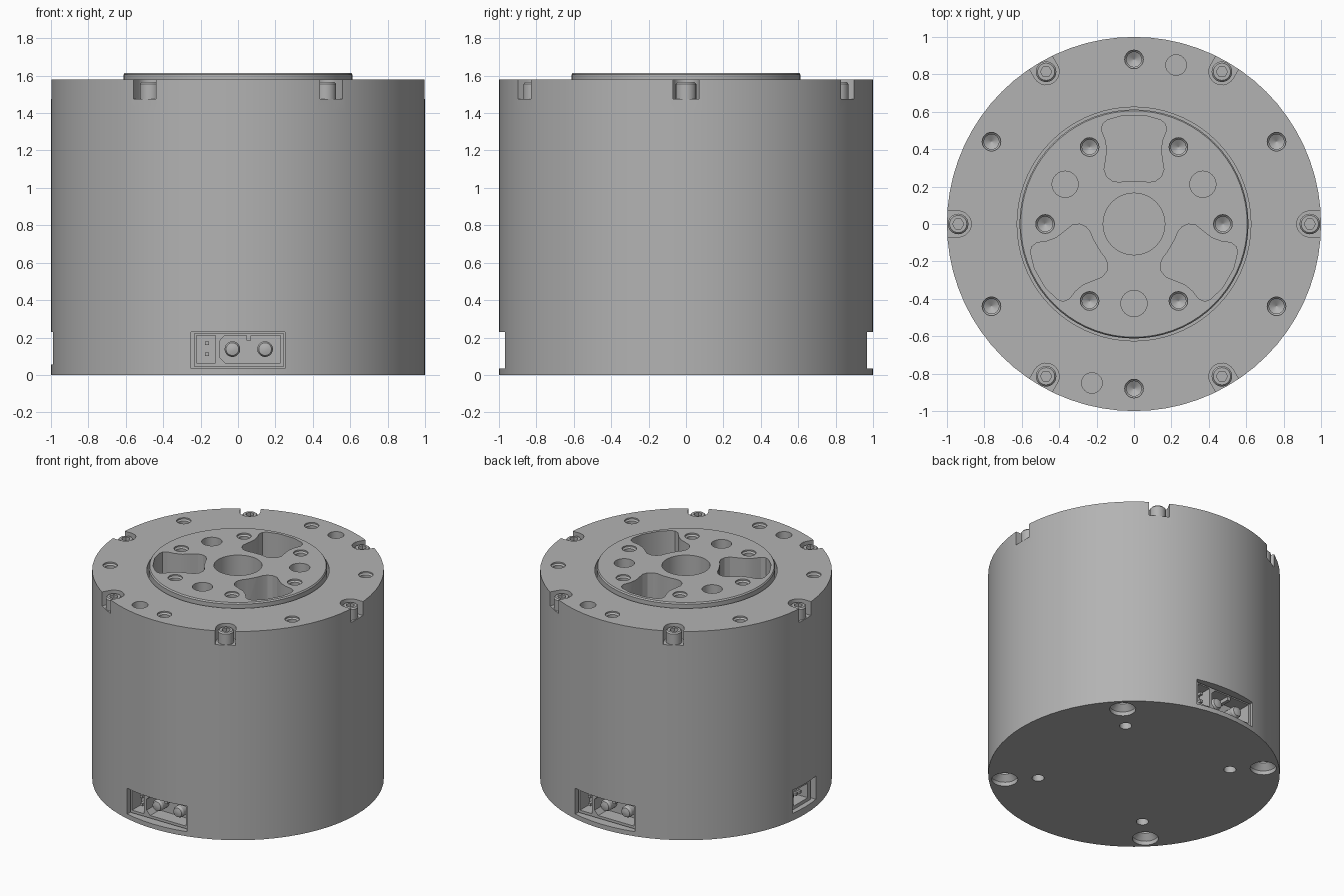
import bpy, bmesh, math
from math import cos, sin, pi, radians
from mathutils import Matrix

if "Cube" in bpy.data.objects:
    bpy.data.objects.remove(bpy.data.objects["Cube"], do_unlink=True)

SIDES = 72

grey = bpy.data.materials.new("machined grey")
grey.use_nodes = True
grey.diffuse_color = (0.45, 0.45, 0.45, 1)
grey.node_tree.nodes["Principled BSDF"].inputs["Base Color"].default_value = (0.45, 0.45, 0.45, 1)


def polar(radius, degrees):
    return radius * cos(radians(degrees)), radius * sin(radians(degrees))


def skin(bm, rings):
    """Join equal rings of points into a closed solid."""
    loops = [[bm.verts.new(p) for p in ring] for ring in rings]
    n = len(loops[0])
    for a, b in zip(loops, loops[1:]):
        for i in range(n):
            j = (i + 1) % n
            bm.faces.new((a[i], a[j], b[j], b[i]))
    bm.faces.new(loops[0])
    bm.faces.new(loops[-1])


def lathe(bm, profile, at=(0, 0), sides=24, m=Matrix()):
    """Revolve (radius, z) points about a vertical axis."""
    skin(bm, [[m @ Matrix.Translation((*at, z)) @ Matrix.Rotation(2 * pi * i / sides, 4, 'Z')
               @ Matrix.Translation((r, 0, 0)) @ Matrix().col[3].xyz for i in range(sides)]
              for r, z in profile])


def prism(bm, outline, low, high, m=Matrix()):
    skin(bm, [[m @ Matrix.Translation((x, y, z)).translation for x, y in outline] for z in (low, high)])


def rect(x0, x1, y0, y1):
    return [(x0, y0), (x1, y0), (x1, y1), (x0, y1)]


def make(name, bm):
    bmesh.ops.recalc_face_normals(bm, faces=bm.faces)
    mesh = bpy.data.meshes.new(name)
    bm.to_mesh(mesh)
    bm.free()
    mesh.materials.append(grey)
    obj = bpy.data.objects.new(name, mesh)
    bpy.context.collection.objects.link(obj)
    return obj


def finish(obj, cutter_bm=None):
    """Subtract the cutter, then shade."""
    bpy.ops.object.select_all(action='DESELECT')
    bpy.context.view_layer.objects.active = obj
    obj.select_set(True)
    if cutter_bm:
        cutter = make("cutter", cutter_bm)
        cutter.hide_render = True
        mod = obj.modifiers.new("cut", 'BOOLEAN')
        mod.operation, mod.solver, mod.object = 'DIFFERENCE', 'EXACT', cutter
        bpy.ops.object.modifier_apply(modifier=mod.name)
        bpy.data.objects.remove(cutter, do_unlink=True)
    bpy.ops.object.shade_smooth_by_angle(angle=radians(25))


def drill(bm, radius, top, depth, at):
    """Blind hole with a conical drill point."""
    lathe(bm, [(radius + 0.005, top + 0.02), (radius + 0.005, top - 0.01), (radius - 0.005, top - 0.02),
               (radius - 0.005, top - depth), (0.002, top - depth - 0.025)], at, 20)


def facing(degrees):
    """Local x across, y up, z outward, for parts on the side wall."""
    return Matrix.Rotation(radians(degrees), 4, 'Z') @ Matrix.Rotation(pi / 2, 4, 'X')


# Base cap with connector pockets and mounting holes
bm, cut = bmesh.new(), bmesh.new()
lathe(bm, [(1, 0), (1, 0.23)], sides=SIDES)
for turn in (0, 180):
    prism(cut, rect(-0.25, 0.25, 0.035, 0.26), 0.78, 1.1, facing(turn))
prism(cut, rect(-0.14, 0.14, 0.055, 0.26), 0.8, 1.1, facing(-90))
for k in range(4):
    angle = 45 + 90 * k
    lathe(cut, [(0.09, -0.02), (0.09, 0.03), (0.05, 0.07), (0.05, 0.2)], polar(0.89, angle))
    lathe(cut, [(0.042, -0.02), (0.042, 0.15)], polar(0.66, angle))
finish(make("base_cap", bm), cut)

# Main housing
bm = bmesh.new()
lathe(bm, [(1, 0.23), (1, 1.41)], sides=SIDES)
finish(make("housing", bm))

# Top flange with screw pockets and tapped holes
bm, cut = bmesh.new(), bmesh.new()
lathe(bm, [(1, 1.41), (1, 1.58)], sides=SIDES)
lathe(cut, [(0.625, 1.38), (0.625, 1.6)], sides=SIDES)
arc = [(0.94 + 0.07 * cos(t), 0.07 * sin(t)) for t in [pi / 2 + pi * i / 10 for i in range(11)]]
for k in range(6):
    prism(cut, arc + [(1.1, -0.07), (1.1, 0.07)], 1.475, 1.62, Matrix.Rotation(k * pi / 3, 4, 'Z'))
    drill(cut, 0.045, 1.58, 0.12, polar(0.88, 30 + 60 * k))
for s in (1, -1):
    lathe(cut, [(0.055, 1.45), (0.055, 1.6)], (0.225 * s, 0.85 * s))
finish(make("top_flange", bm), cut)

# Output hub with bore, lightening windows and holes
bm, cut = bmesh.new(), bmesh.new()
lathe(bm, [(0.612, 1.41), (0.612, 1.605), (0.605, 1.615)], sides=SIDES)
lathe(cut, [(0.165, 1.38), (0.165, 1.65)], sides=48)
half = [(0.06, 0.58), (0.144, 0.555), (0.168, 0.535), (0.173, 0.5), (0.153, 0.45), (0.144, 0.396),
        (0.152, 0.34), (0.16, 0.29), (0.145, 0.252), (0.115, 0.23), (0.08, 0.224), (0.04, 0.23)]
window = half + [(-x, y) for x, y in reversed(half)]
for k in range(3):
    prism(cut, window, 1.38, 1.65, Matrix.Rotation(k * 2 * pi / 3, 4, 'Z'))
    lathe(cut, [(0.07, 1.38), (0.07, 1.65)], polar(0.425, 30 + 120 * k), 32)
for k in range(6):
    drill(cut, 0.045, 1.615, 0.12, polar(0.475, 60 * k))
finish(make("output_hub", bm), cut)

# Socket head screws
for k in range(6):
    bm, cut, at = bmesh.new(), bmesh.new(), polar(0.94, 60 * k)
    lathe(bm, [(0.055, 1.47), (0.055, 1.555), (0.046, 1.565)], at)
    lathe(cut, [(0.03, 1.52), (0.03, 1.6)], at, 6)
    finish(make(f"cap_screw_{k + 1}", bm), cut)

# Power connectors on front and back
for side, turn in (("front", 0), ("back", 180)):
    m = facing(turn)
    bm, cut = bmesh.new(), bmesh.new()
    prism(bm, rect(-0.235, 0.245, 0.045, 0.222), 0.775, 0.95, m)
    prism(cut, rect(-0.222, -0.12, 0.065, 0.212), 0.84, 1, m)
    prism(cut, [(-0.07, 0.065), (0.228, 0.065), (0.228, 0.212), (-0.07, 0.212),
                (-0.1, 0.18), (-0.1, 0.097)], 0.84, 1, m)
    finish(make(f"{side}_connector", bm), cut)
    bm = bmesh.new()
    for x in (-0.03, 0.145):
        lathe(bm, [(0.042, 0.82), (0.042, 0.915), (0.034, 0.93), (0.012, 0.936)], (x, 0.138), 20, m)
    for y in (0.11, 0.17):
        prism(bm, rect(-0.176, -0.156, y - 0.01, y + 0.01), 0.82, 0.92, m)
    prism(bm, rect(0.045, 0.07, 0.185, 0.213), 0.82, 0.945, m)
    finish(make(f"{side}_connector_pins", bm))

# Signal connector on one side
m = facing(-90)
bm, cut = bmesh.new(), bmesh.new()
prism(bm, rect(-0.12, 0.12, 0.05, 0.215), 0.79, 0.96, m)
prism(cut, rect(-0.085, 0.085, 0.08, 0.19), 0.85, 1, m)
finish(make("signal_connector", bm), cut)
bm = bmesh.new()
for x in (-0.045, 0, 0.045):
    prism(bm, rect(x - 0.01, x + 0.01, 0.12, 0.14), 0.83, 0.93, m)
finish(make("signal_connector_pins", bm))
